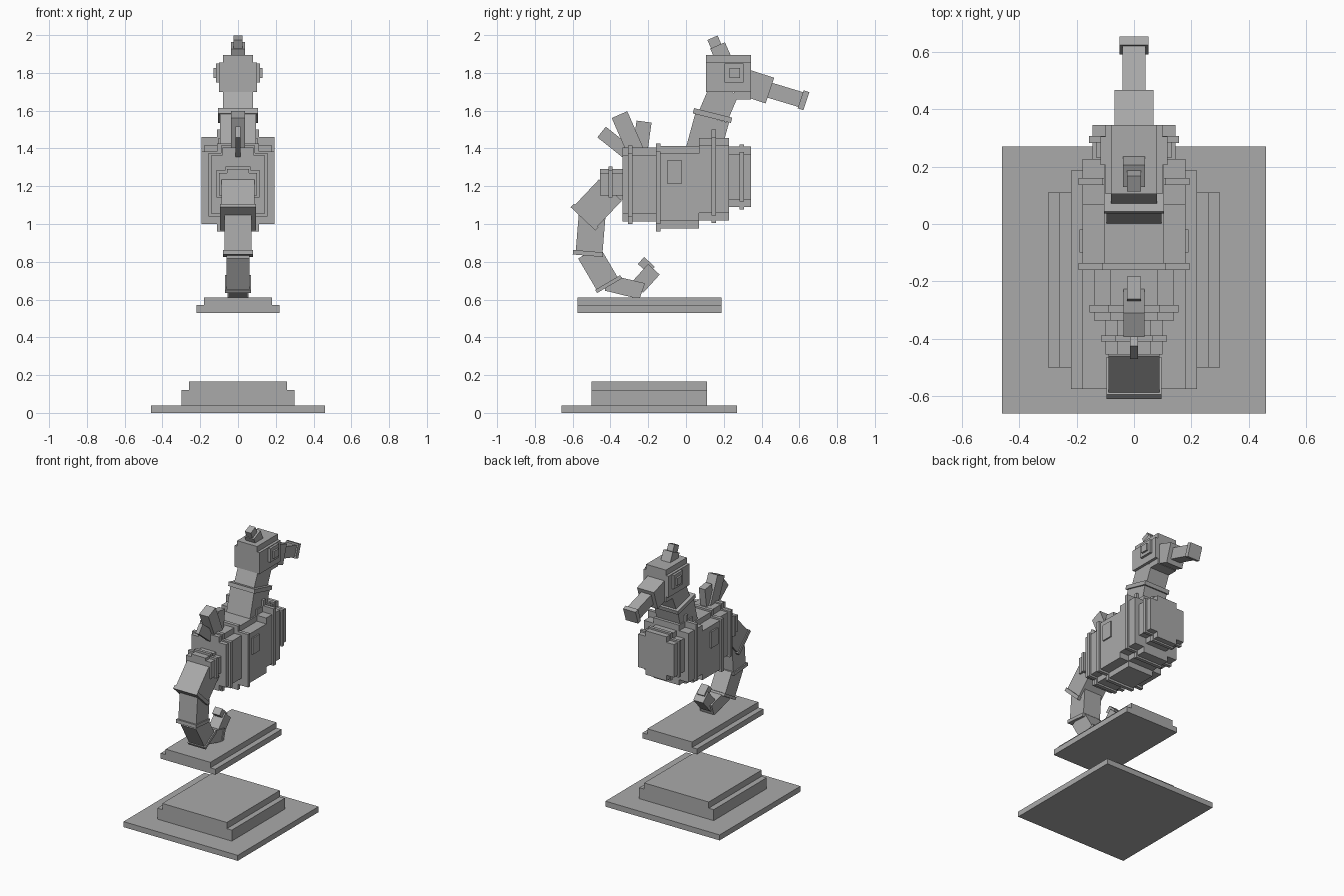
import bpy, bmesh
from mathutils import Vector

cube = bpy.data.objects.get("Cube")
if cube:
    bpy.data.objects.remove(cube)

grey = bpy.data.materials.new("stone_grey")
grey.use_nodes = True
colour = (0.4, 0.4, 0.4, 1)
grey.diffuse_color = colour
grey.node_tree.nodes["Principled BSDF"].inputs["Base Color"].default_value = colour


def extrude(name, points, offset):
    """Flat polygon pushed along an offset into a closed solid."""
    bm = bmesh.new()
    face = bm.faces.new([bm.verts.new(p) for p in points])
    new = bmesh.ops.extrude_face_region(bm, geom=[face], use_keep_orig=True)["geom"]
    bmesh.ops.translate(bm, verts=[v for v in new if isinstance(v, bmesh.types.BMVert)], vec=offset)
    bmesh.ops.recalc_face_normals(bm, faces=bm.faces[:])
    mesh = bpy.data.meshes.new(name)
    bm.to_mesh(mesh)
    bm.free()
    mesh.materials.append(grey)
    obj = bpy.data.objects.new(name, mesh)
    bpy.context.collection.objects.link(obj)
    return obj


def box(name, x, y, z):
    """Box from (min, max) pairs."""
    corners = [(x[0], y[0], z[0]), (x[1], y[0], z[0]), (x[1], y[0], z[1]), (x[0], y[0], z[1])]
    return extrude(name, corners, Vector((0, y[1] - y[0], 0)))


def beam(name, start, end, thick, half):
    """Tilted box between two (y, z) points, centred on x."""
    a, b = Vector((-half, *start)), Vector((-half, *end))
    d = (b - a).normalized()
    side = Vector((0, -d.z, d.y)) * thick / 2
    return extrude(name, [a - side, b - side, b + side, a + side], Vector((2 * half, 0, 0)))


def segment(name, y, half, z, step=0.04):
    """Body slice with one stepped notch at each corner."""
    n = half * 0.58
    right = [(n, z[0]), (n, z[0] + step), (half, z[0] + step),
             (half, z[1] - step), (n, z[1] - step), (n, z[1])]
    outline = right + [(-px, pz) for px, pz in reversed(right)]
    return extrude(name, [(px, y[0], pz) for px, pz in outline], Vector((0, y[1] - y[0], 0)))


# Stand
for name, half, y, z in [
        ("base_plate", 0.46, (-0.66, 0.27), (0, 0.04)),
        ("pedestal_lower", 0.30, (-0.50, 0.11), (0.04, 0.12)),
        ("pedestal_upper", 0.26, (-0.50, 0.11), (0.12, 0.165)),
        ("platform_lower", 0.22, (-0.575, 0.187), (0.53, 0.57)),
        ("platform_upper", 0.18, (-0.575, 0.187), (0.57, 0.61))]:
    box(name, (-half, half), y, z)

# Body slices and the raised rings between them
for name, y, half, z, step in [
        ("tail_stub", (-0.455, -0.335), 0.10, (1.13, 1.29), 0.02),
        ("tail_stub_ring", (-0.41, -0.388), 0.115, (1.12, 1.305), 0.02),
        ("rear_body", (-0.337, -0.155), 0.14, (1.013, 1.405), 0.04),
        ("rear_ring", (-0.308, -0.282), 0.155, (1.0, 1.415), 0.04),
        ("middle_body", (-0.155, 0.068), 0.18, (0.975, 1.412), 0.04),
        ("middle_ring", (-0.16, -0.135), 0.193, (0.96, 1.425), 0.04),
        ("chest", (0.068, 0.227), 0.18, (1.018, 1.455), 0.04),
        ("chest_ring", (0.135, 0.16), 0.193, (1.005, 1.50), 0.04),
        ("front_body", (0.227, 0.345), 0.145, (1.09, 1.41), 0.04),
        ("front_ring", (0.283, 0.306), 0.157, (1.078, 1.422), 0.04)]:
    segment(name, y, half, z, step)

# Neck, snout, crest, back fins and curled tail
for name, start, end, thick, half in [
        ("lower_neck", (0.087, 1.373), (0.138, 1.56), 0.185, 0.095),
        ("neck_band", (0.137, 1.56), (0.144, 1.588), 0.208, 0.105),
        ("upper_neck", (0.145, 1.574), (0.205, 1.715), 0.16, 0.08),
        ("snout_base", (0.31, 1.75), (0.444, 1.706), 0.143, 0.068),
        ("snout_tube", (0.431, 1.712), (0.61, 1.658), 0.082, 0.04),
        ("snout_tip", (0.607, 1.66), (0.637, 1.65), 0.10, 0.05),
        ("crest_lower", (0.198, 1.875), (0.167, 1.945), 0.085, 0.038),
        ("crest_upper", (0.167, 1.925), (0.14, 1.986), 0.059, 0.024),
        ("back_fin_rear", (-0.31, 1.378), (-0.447, 1.487), 0.072, 0.014),
        ("back_fin_middle", (-0.26, 1.368), (-0.352, 1.579), 0.09, 0.037),
        ("back_fin_front", (-0.246, 1.368), (-0.222, 1.542), 0.08, 0.025),
        ("tail_upper", (-0.40, 1.18), (-0.537, 1.035), 0.165, 0.088),
        ("tail_upper_band", (-0.528, 1.045), (-0.545, 1.027), 0.18, 0.095),
        ("tail_middle", (-0.495, 1.07), (-0.513, 0.85), 0.142, 0.072),
        ("tail_middle_band", (-0.518, 0.856), (-0.520, 0.832), 0.16, 0.08),
        ("tail_lower", (-0.515, 0.85), (-0.415, 0.68), 0.13, 0.062),
        ("tail_lower_band", (-0.415, 0.69), (-0.405, 0.673), 0.153, 0.07),
        ("tail_bottom", (-0.42, 0.69), (-0.235, 0.645), 0.088, 0.05),
        ("tail_bottom_band", (-0.252, 0.65), (-0.232, 0.643), 0.09, 0.055),
        ("tail_curl", (-0.257, 0.664), (-0.17, 0.76), 0.083, 0.04),
        ("tail_tip", (-0.182, 0.754), (-0.238, 0.807), 0.05, 0.03)]:
    beam(name, start, end, thick, half)

# Head
box("head", (-0.10, 0.10), (0.105, 0.345), (1.70, 1.855))
box("head_top", (-0.08, 0.08), (0.105, 0.345), (1.855, 1.895))
box("chin", (-0.08, 0.08), (0.255, 0.345), (1.66, 1.70))

# Eyes and side fins
for side, s in (("left", 1), ("right", -1)):
    for part, inner, outer, y, z in [
            ("eye", 0.09, 0.117, (0.205, 0.305), (1.75, 1.85)),
            ("pupil", 0.09, 0.13, (0.23, 0.285), (1.772, 1.825)),
            ("side_fin", 0.17, 0.19, (-0.10, -0.02), (1.215, 1.335))]:
        box(side + "_" + part, sorted((s * inner, s * outer)), y, z)
